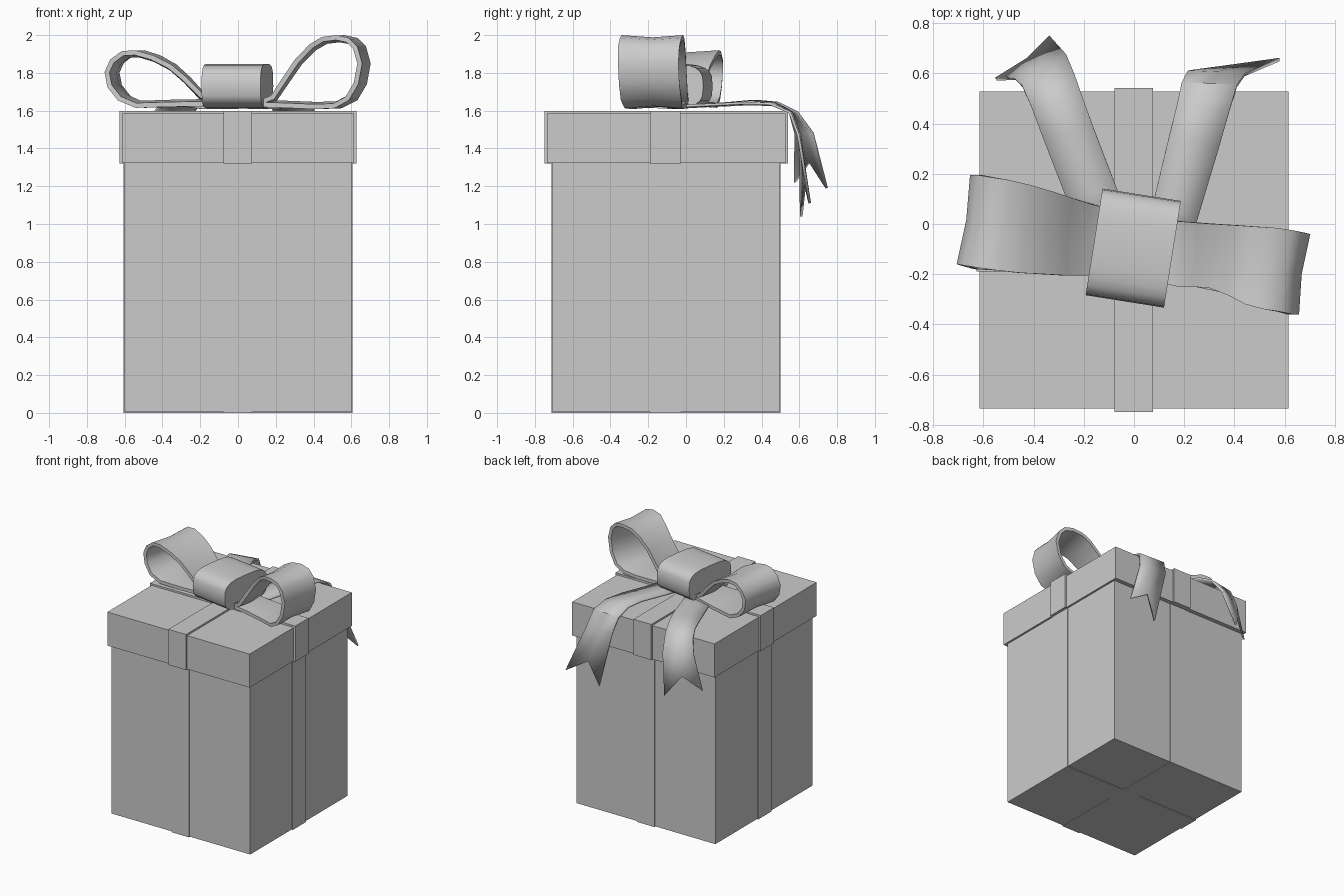
import bpy, bmesh, math
from mathutils import Vector

if "Cube" in bpy.data.objects:
    bpy.data.objects.remove(bpy.data.objects["Cube"])

GREY = bpy.data.materials.new("plain grey")
GREY.diffuse_color = (0.6, 0.6, 0.6, 1)
GREY.use_nodes = True
GREY.node_tree.nodes["Principled BSDF"].inputs["Base Color"].default_value = GREY.diffuse_color
CY = -0.106  # centre of the box in y


def add_object(name, bm, smooth=False):
    bmesh.ops.recalc_face_normals(bm, faces=bm.faces)
    mesh = bpy.data.meshes.new(name)
    bm.to_mesh(mesh)
    bm.free()
    mesh.materials.append(GREY)
    ob = bpy.data.objects.new(name, mesh)
    bpy.context.collection.objects.link(ob)
    if smooth:
        bpy.ops.object.select_all(action='DESELECT')
        ob.select_set(True)
        bpy.context.view_layer.objects.active = ob
        bpy.ops.object.shade_smooth_by_angle(angle=math.radians(40))
    return ob


def box(name, x0, x1, y0, y1, z0, z1):
    bm = bmesh.new()
    bmesh.ops.create_cube(bm, size=1)
    for v in bm.verts:
        v.co = ((x0 + x1) / 2 + v.co.x * (x1 - x0),
                (y0 + y1) / 2 + v.co.y * (y1 - y0),
                (z0 + z1) / 2 + v.co.z * (z1 - z0))
    return add_object(name, bm)


# Box and lid
box("box", -0.6, 0.6, CY - 0.6, CY + 0.6, 0.004, 1.4)
box("lid", -0.615, 0.615, -0.735, 0.527, 1.323, 1.585)

# Flat ribbons wrapped round the box and the lid
box("box_ribbon_lengthwise", -0.078, 0.075, CY - 0.606, CY + 0.606, 0, 1.4)
box("box_ribbon_crosswise", -0.606, 0.606, -0.19, -0.026, 0, 1.4)
box("lid_ribbon_lengthwise", -0.078, 0.075, -0.749, 0.541, 1.321, 1.599)
box("lid_ribbon_crosswise", -0.628, 0.628, -0.19, -0.026, 1.321, 1.599)


def bow_loop(name, rows, shear, thick=0.026):
    """Closed ribbon loop; rows hold outer x, z and the two edge y values."""
    n = len(rows)
    mid = Vector((sum(r[0] for r in rows) / n, sum(r[1] for r in rows) / n))
    pts = [Vector(r[:2]) for r in rows]
    bm = bmesh.new()
    rings = []
    for i, (x, z, ya, yb) in enumerate(rows):
        t = (pts[(i + 1) % n] - pts[i - 1]).normalized()
        nrm = Vector((-t.y, t.x))
        if nrm.dot(mid - pts[i]) < 0:
            nrm = -nrm
        q = pts[i] + nrm * thick
        yc, ring = (ya + yb) / 2, []
        # a slight waist across the ribbon width
        for p, f in ((pts[i], 0), (pts[i], .5), (pts[i], 1), (q, 1), (q, .5), (q, 0)):
            y = ya + (yb - ya) * f
            c = p + nrm * (0.012 if f == .5 else 0)
            k = min(1, abs(x) / 0.6)
            ring.append(bm.verts.new((c.x + shear * (y - yc) * k, y, c.y)))
        rings.append(ring)
    for i in range(n):
        a, b = rings[i], rings[(i + 1) % n]
        for j in range(6):
            bm.faces.new((a[j], a[(j + 1) % 6], b[(j + 1) % 6], b[j]))
    return add_object(name, bm, True)


bow_loop("bow_loop_right", [
    (0.10, 1.65, -.23, .02), (0.18, 1.68, -.25, .01), (0.24, 1.77, -.25, .005),
    (0.31, 1.87, -.255, 0), (0.39, 1.95, -.285, -.005), (0.46, 1.99, -.32, -.01),
    (0.54, 2.0, -.34, -.015), (0.61, 1.985, -.35, -.025), (0.655, 1.94, -.36, -.035),
    (0.68, 1.85, -.36, -.04), (0.66, 1.74, -.355, -.035), (0.61, 1.655, -.345, -.025),
    (0.53, 1.613, -.325, -.02), (0.42, 1.608, -.285, -.01), (0.25, 1.615, -.25, 0),
    (0.10, 1.62, -.23, .02)], 0.14)
bow_loop("bow_loop_left", [
    (-0.10, 1.65, -.2, .06), (-0.18, 1.69, -.205, .08), (-0.26, 1.775, -.205, .105),
    (-0.34, 1.845, -.2, .13), (-0.43, 1.893, -.195, .155), (-0.52, 1.92, -.185, .175),
    (-0.59, 1.915, -.175, .185), (-0.65, 1.87, -.165, .195), (-0.68, 1.805, -.16, .195),
    (-0.665, 1.725, -.165, .19), (-0.61, 1.655, -.18, .18), (-0.52, 1.615, -.185, .165),
    (-0.35, 1.62, -.2, .13), (-0.10, 1.625, -.2, .06)], 0.15)

# Knot: rounded profile swept across the middle of the bow
bm = bmesh.new()
prof = []
for k in range(24):
    a = 2 * math.pi * k / 24
    c, s = math.cos(a), math.sin(a)
    prof.append((0.215 * math.copysign(abs(c) ** 0.6, c),
                 1.73 + 0.118 * math.copysign(abs(s) ** 0.6, s)))
sides = [[bm.verts.new((x, y, z)) for y, z in prof] for x in (-0.158, 0.158)]
for k in range(24):
    j = (k + 1) % 24
    bm.faces.new((sides[0][k], sides[0][j], sides[1][j], sides[1][k]))
for ring in sides:
    bm.faces.new(ring)
knot = add_object("bow_knot", bm, True)
knot.location = (-0.003, -0.096, 0)
knot.rotation_euler.z = math.radians(-9)


def tail(name, left, right, notch):
    """Ribbon tail between two edge paths, ending in a swallowtail notch."""
    bm = bmesh.new()
    rows = []
    for i, (a, b) in enumerate(zip(left, right)):
        a, b = Vector(a), Vector(b)
        m = Vector(notch) if i == len(left) - 1 else (a + b) / 2
        rows.append([bm.verts.new(p) for p in (a, m, b)])
    for r, s in zip(rows, rows[1:]):
        for j in (0, 1):
            bm.faces.new((r[j], r[j + 1], s[j + 1], s[j]))
    ob = add_object(name, bm, True)
    mod = ob.modifiers.new("thickness", 'SOLIDIFY')
    mod.thickness, mod.offset = 0.014, 0


tail("bow_tail_left",
     [(-.19, -.07, 1.615), (-.27, .105, 1.625), (-.365, .35, 1.635), (-.41, .47, 1.63),
      (-.445, .55, 1.59), (-.475, .58, 1.48), (-.55, .577, 1.22)],
     [(0, -.05, 1.615), (-.07, .145, 1.63), (-.16, .38, 1.65), (-.2, .49, 1.64),
      (-.235, .59, 1.59), (-.268, .67, 1.48), (-.335, .745, 1.19)],
     (-.425, .655, 1.33))
tail("bow_tail_right",
     [(.05, -.05, 1.615), (.085, .12, 1.63), (.14, .35, 1.65), (.17, .47, 1.64),
      (.19, .56, 1.59), (.215, .605, 1.47), (.32, .61, 1.04)],
     [(.21, -.1, 1.615), (.25, .01, 1.625), (.34, .31, 1.64), (.38, .45, 1.635),
      (.41, .55, 1.59), (.44, .595, 1.47), (.58, .655, 1.11)],
     (.40, .63, 1.22))
